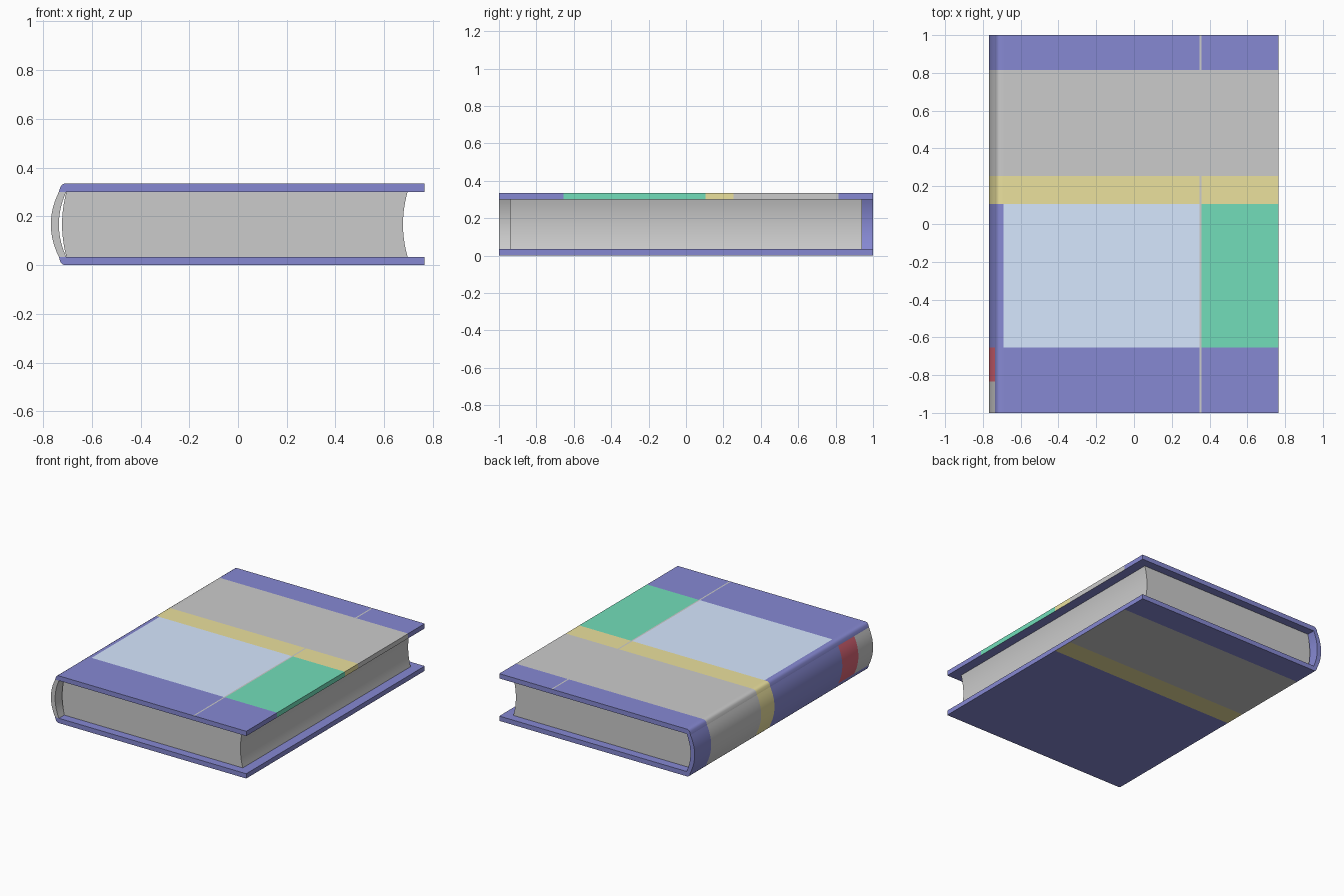
import bpy, bmesh
from math import radians

if "Cube" in bpy.data.objects:
    bpy.data.objects.remove(bpy.data.objects["Cube"])


def material(name, rgb):
    m = bpy.data.materials.new(name)
    m.diffuse_color = (*rgb, 1)
    m.use_nodes = True
    m.node_tree.nodes["Principled BSDF"].inputs["Base Color"].default_value = m.diffuse_color
    return m


# Slot 0 stays empty: plain grey
GREY, NAVY, SKY, GREEN, YELLOW, RED = range(6)
MATS = [None,
        material("navy", (0.24, 0.25, 0.65)),
        material("sky", (0.67, 0.80, 1.0)),
        material("green", (0.17, 0.73, 0.49)),
        material("yellow", (0.83, 0.75, 0.34)),
        material("red", (0.70, 0.13, 0.18))]

H, T = 0.335, 0.034                  # book height, board thickness
X_EDGE = 0.765
STRIP = (0.348, 0.358)               # thin vertical line on the front cover
Y_FRONT, Y_TAG, Y_PANEL, Y_BAND, Y_GREY = -0.835, -0.655, 0.105, 0.255, 0.815


def bow(x_end, x_mid, z0, z1, n=14):
    """Points of a shallow curve from z0 to z1, bulging to x_mid halfway."""
    pts = []
    for i in range(n + 1):
        t = i / n
        pts.append((x_end + (x_mid - x_end) * 4 * t * (1 - t), z0 + (z1 - z0) * t))
    return pts


def sweep(name, profile, stations, colour=None):
    """Sweep a closed xz profile through y stations, then colour each face."""
    bm = bmesh.new()
    rings = [[bm.verts.new((x, y, z)) for x, z in profile] for y in stations]
    n = len(profile)
    for a, b in zip(rings, rings[1:]):
        for i in range(n):
            j = (i + 1) % n
            bm.faces.new((a[i], a[j], b[j], b[i]))
    bm.faces.new(rings[0])
    bm.faces.new(rings[-1])
    bmesh.ops.recalc_face_normals(bm, faces=bm.faces)
    me = bpy.data.meshes.new(name)
    if colour:
        for m in MATS:
            me.materials.append(m)
        for f in bm.faces:
            f.material_index = colour(f.calc_center_bounds(), f.normal)
    bm.to_mesh(me)
    bm.free()
    ob = bpy.data.objects.new(name, me)
    bpy.context.collection.objects.link(ob)
    bpy.ops.object.select_all(action='DESELECT')
    ob.select_set(True)
    bpy.context.view_layer.objects.active = ob
    bpy.ops.object.shade_smooth_by_angle(angle=radians(30))
    return ob


def wrap_band(y):
    """Yellow and grey bands that run round the whole cover."""
    if Y_PANEL < y < Y_BAND:
        return YELLOW
    if Y_BAND < y < Y_GREY:
        return GREY
    return NAVY


def top_colour(c, n):
    if abs(n.y) > 0.9 or n.z < -0.9:
        return NAVY
    if n.z > 0.9 and STRIP[0] < c.x < STRIP[1]:
        return GREY
    if Y_TAG < c.y < Y_PANEL:
        if c.x > STRIP[1]:
            return GREEN
        if n.z > 0.9 and c.x > -0.69:
            return SKY
    return wrap_band(c.y)


def bottom_colour(c, n):
    if abs(n.y) > 0.9 or n.z > 0.9 or n.x > 0.9:
        return NAVY
    return wrap_band(c.y)


def spine_colour(c, n):
    if c.y < Y_FRONT:
        return GREY
    if c.y < Y_TAG:
        return RED
    return wrap_band(c.y)


cover_y = [-1, Y_TAG, Y_PANEL, Y_BAND, Y_GREY, 1]
spine_y = [-1, Y_FRONT] + cover_y[1:]

# Cover boards with a rounded edge beside the spine
board = [(X_EDGE, H - T), (X_EDGE, H), (STRIP[1], H), (STRIP[0], H), (-0.69, H),
         (-0.713, H), (-0.722, H - 0.005), (-0.729, H - 0.014),
         (-0.735, H - T), (-0.705, H - T)]
sweep("top_board", board, cover_y, top_colour)
sweep("bottom_board", [(x, H - z) for x, z in board], cover_y, bottom_colour)

# Curved spine shell
outer = bow(-0.735, -0.768, T, H - T)
inner = bow(-0.705, -0.735, T, H - T)
sweep("spine", outer + inner[::-1], spine_y, spine_colour)

# Page block: rounded back, hollow fore edge
back = bow(-0.704, -0.722, T, H - T)
fore = bow(0.696, 0.677, T, H - T)
sweep("page_block", back + fore[::-1], [-0.94, 0.94])
